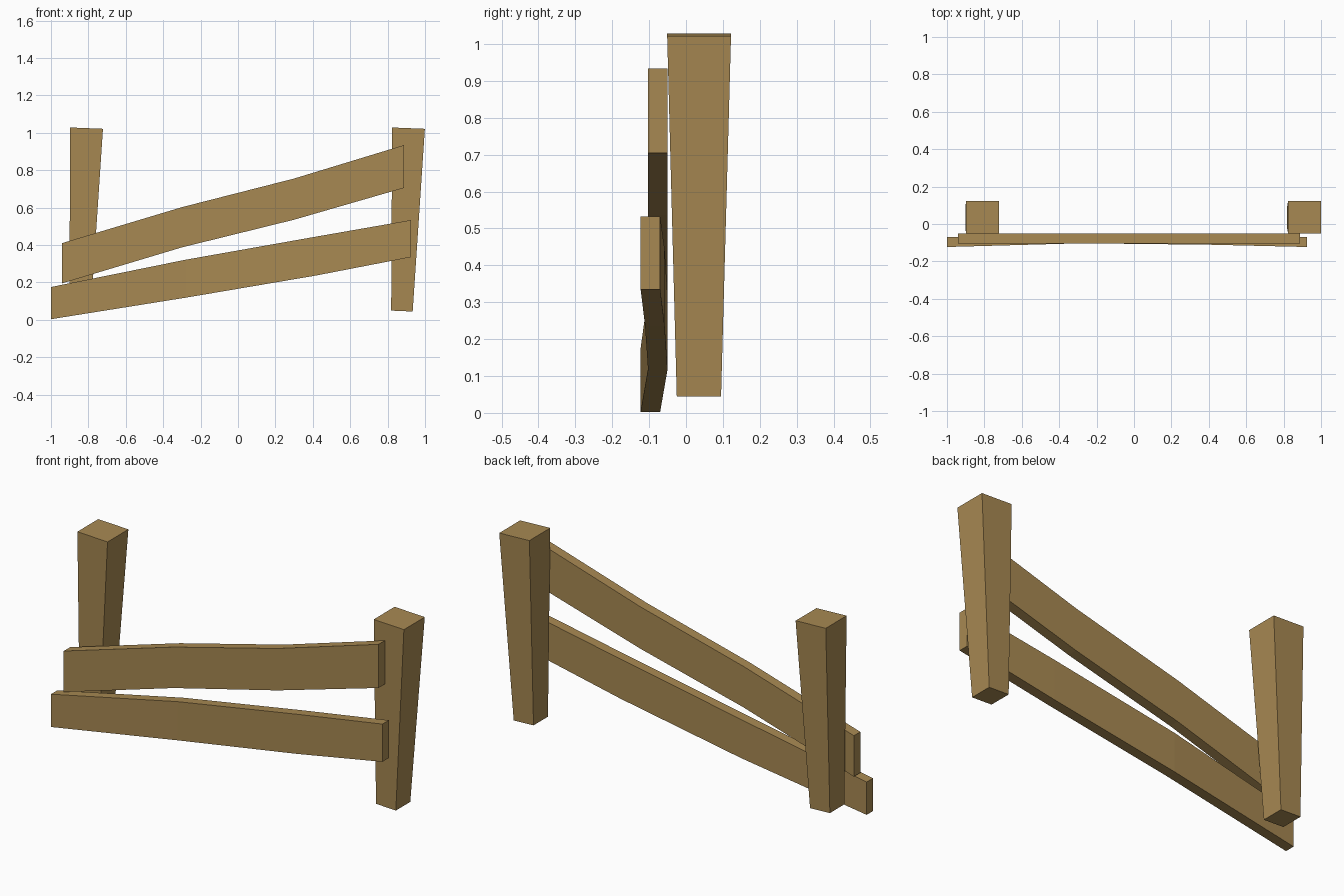
import bpy

if "Cube" in bpy.data.objects:
    bpy.data.objects.remove(bpy.data.objects["Cube"])

wood = bpy.data.materials.new("brown wood")
wood.diffuse_color = (0.39, 0.25, 0.085, 1)
wood.use_nodes = True
wood.node_tree.nodes["Principled BSDF"].inputs["Base Color"].default_value = wood.diffuse_color


def loft(name, rings):
    """Solid from a row of four-cornered rings, closed with end caps."""
    verts = [v for ring in rings for v in ring]
    faces = [(3, 2, 1, 0), tuple(len(verts) - 4 + k for k in range(4))]
    for i in range(0, len(verts) - 4, 4):
        for k in range(4):
            n = (k + 1) % 4
            faces.append((i + k, i + n, i + n + 4, i + k + 4))
    mesh = bpy.data.meshes.new(name)
    mesh.from_pydata(verts, [], faces)
    mesh.materials.append(wood)
    ob = bpy.data.objects.new(name, mesh)
    bpy.context.collection.objects.link(ob)
    return ob


def post(name, x):
    """Post that widens upwards, with a slightly sloping top; x is its left side."""
    def ring(x0, x1, y0, y1, z0, z1):
        return [(x0, y0, z0), (x1, y0, z1), (x1, y1, z1), (x0, y1, z0)]
    loft(name, [ring(x - 0.003, x + 0.112, -0.025, 0.095, 0.049, 0.044),
                ring(x + 0.002, x + 0.177, -0.051, 0.122, 1.028, 1.021)])


def rail(name, stations):
    """Plank through stations of (x, bottom z, top z, front y)."""
    loft(name, [[(x, y, z0), (x, y + 0.053, z0), (x, y + 0.053, z1), (x, y, z1)]
                for x, z0, z1, y in stations])


# Two tapered posts
post("left_post", -0.899)
post("right_post", 0.822)

# Two sagging rails nailed to the front of the posts
rail("upper_rail", [(-0.94, 0.195, 0.41, -0.103), (-0.30, 0.387, 0.602, -0.103),
                    (0.30, 0.535, 0.755, -0.103), (0.888, 0.705, 0.934, -0.103)])
rail("lower_rail", [(-1.0, 0.003, 0.175, -0.123), (-0.28, 0.118, 0.321, -0.103),
                    (0.42, 0.237, 0.445, -0.111), (0.925, 0.335, 0.533, -0.123)])

# Make all face normals point outwards
import bmesh
for ob in bpy.context.collection.objects:
    bm = bmesh.new()
    bm.from_mesh(ob.data)
    bmesh.ops.recalc_face_normals(bm, faces=bm.faces)
    bm.to_mesh(ob.data)
    bm.free()
